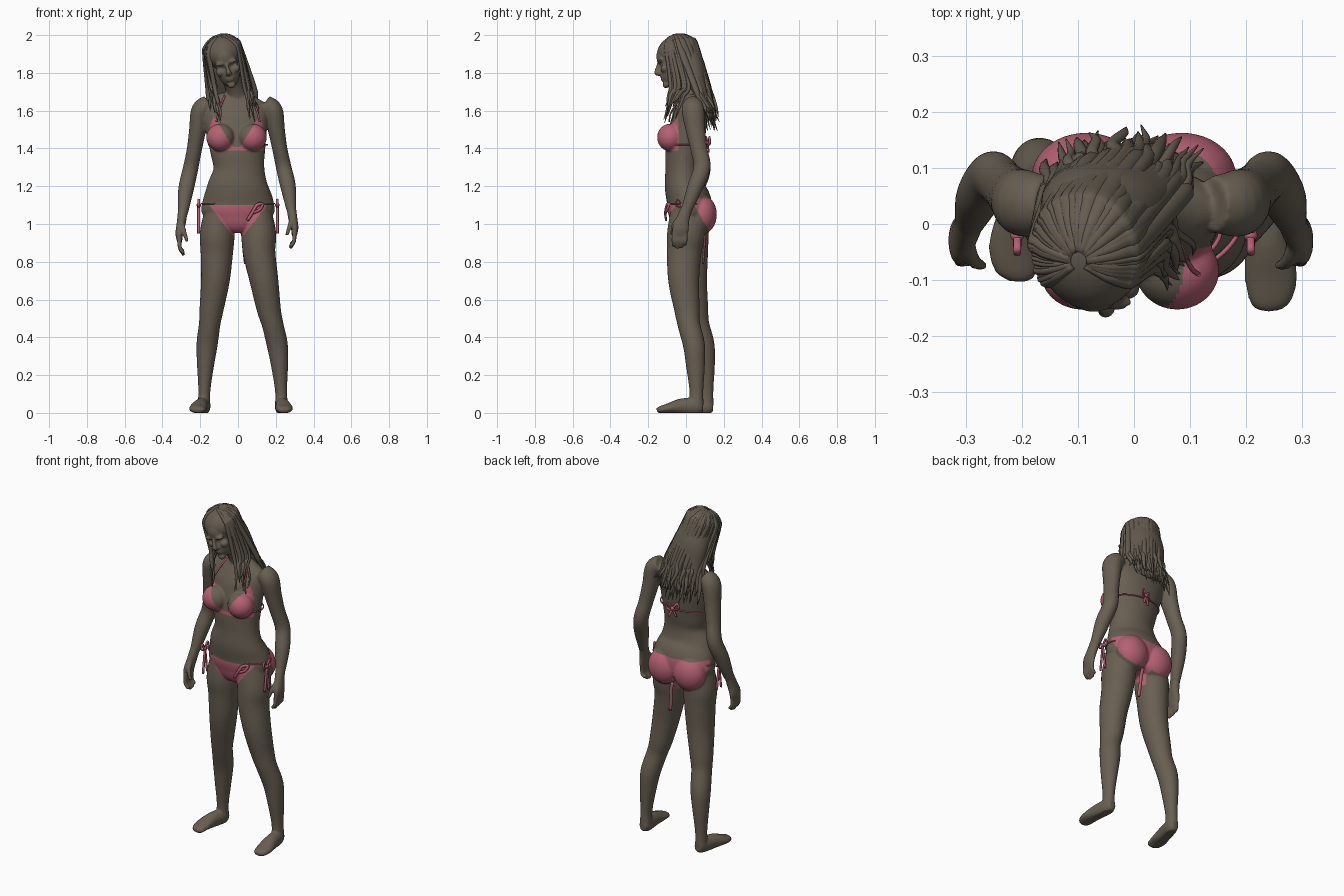
import bpy, bmesh, math, random
from mathutils import Vector, Matrix

random.seed(7)
cube = bpy.data.objects.get("Cube")
if cube:
    bpy.data.objects.remove(cube, do_unlink=True)


def material(name, rgb):
    mat = bpy.data.materials.new(name)
    mat.use_nodes = True
    color = (*rgb, 1)
    mat.diffuse_color = color
    mat.node_tree.nodes["Principled BSDF"].inputs["Base Color"].default_value = color
    return mat


SKIN = material("brown skin", (.14, .115, .085))
HAIR = material("brown hair", (.13, .107, .08))
PINK = material("pink cloth", (.46, .12, .17))


def spline(rows, steps):
    """Smooth interpolation through rows of x, y, z, half width, half depth."""
    rows = [Vector(r) for r in rows]
    ext = [rows[0] * 2 - rows[1]] + rows + [rows[-1] * 2 - rows[-2]]
    result = []
    for a, b, c, d in zip(ext, ext[1:], ext[2:], ext[3:]):
        for i in range(steps):
            t = i / steps
            result.append((b * 2 + (c - a) * t + (a * 2 - b * 5 + c * 4 - d) * t * t
                           + (b * 3 - a - c * 3 + d) * t ** 3) * .5)
    return result + [rows[-1]]


def loft(bm, rows, sides=24, steps=5, frame=None):
    """Closed tube with elliptical sections along a smooth path."""
    path = spline(rows, steps)
    spots = [Vector(p[:3]) for p in path]
    across = Vector((1, 0, 0))
    rings = []
    for i, p in enumerate(path):
        along = (spots[min(i + 1, len(spots) - 1)] - spots[max(i - 1, 0)]).normalized()
        across = (across - along * across.dot(along)).normalized()
        deep = along.cross(across)
        ring = []
        for k in range(sides):
            ang = math.tau * k / sides
            v = (spots[i] + across * math.cos(ang) * max(p[3], .001)
                 + deep * math.sin(ang) * max(p[4], .001))
            ring.append(bm.verts.new(frame @ v if frame else v))
        rings.append(ring)
    for lo, hi in zip(rings, rings[1:]):
        for k in range(sides):
            n = (k + 1) % sides
            bm.faces.new((lo[k], lo[n], hi[n], hi[k]))
    bm.faces.new(rings[0][::-1])
    bm.faces.new(rings[-1])


def ball(bm, center, size, frame=Matrix()):
    place = frame @ Matrix.Translation(center) @ Matrix.Diagonal((*size, 1))
    bmesh.ops.create_uvsphere(bm, u_segments=32, v_segments=16, radius=1, matrix=place)


def finish(bm, name, *mats):
    bmesh.ops.recalc_face_normals(bm, faces=bm.faces)
    mesh = bpy.data.meshes.new(name)
    bm.to_mesh(mesh)
    bm.free()
    ob = bpy.data.objects.new(name, mesh)
    bpy.context.collection.objects.link(ob)
    for mat in mats:
        mesh.materials.append(mat)
    mesh.polygons.foreach_set("use_smooth", [True] * len(mesh.polygons))
    return ob


# Torso, neck, bust and seat
body = bmesh.new()
torso = [(.97, 0, .03, .07, .07), (1.01, 0, .02, .15, .1), (1.06, 0, .02, .192, .115),
         (1.12, 0, .015, .188, .118), (1.2, 0, -.01, .163, .103),
         (1.29, .005, -.015, .135, .094), (1.37, 0, -.01, .143, .1),
         (1.45, -.005, 0, .155, .1), (1.54, -.01, .015, .168, .095),
         (1.6, -.01, .025, .175, .08), (1.65, -.01, .03, .145, .062),
         (1.69, -.008, .03, .08, .045)]
loft(body, [(x, y, z, a, b) for z, x, y, a, b in torso], sides=40)
loft(body, [(0, .035, 1.63, .065, .055), (-.015, .01, 1.71, .05, .05),
            (-.045, -.035, 1.8, .05, .055)])
for s in (-1, 1):
    ball(body, (s * .085 - .008, -.083, 1.458), (.075, .07, .073))
    ball(body, (s * .085, .083, 1.05), (.098, .08, .105))

# Legs: height, half width, half depth, then the centre of the left and right leg
legs = [(1.08, .075, .09, .1, .01, -.1, .02), (.95, .092, .1, .11, 0, -.11, .02),
        (.85, .086, .092, .112, -.01, -.112, .025), (.7, .076, .082, .138, -.012, -.12, .03),
        (.55, .064, .068, .163, .005, -.14, .05), (.47, .057, .06, .183, .015, -.15, .063),
        (.36, .056, .058, .208, .042, -.164, .093), (.25, .045, .05, .22, .05, -.172, .103),
        (.12, .032, .037, .228, .055, -.178, .108), (.04, .034, .038, .23, .055, -.18, .108)]
loft(body, [(x, y, z, a, b) for z, a, b, x, y, _, _ in legs])
loft(body, [(x, y, z, a, b) for z, a, b, _, _, x, y in legs])

# Feet: offsets from the ankle, the toes turned outward
foot = [(0, .035, .035, .022, .028), (0, 0, .034, .035, .045), (.008, -.08, .034, .04, .042),
        (.014, -.15, .024, .047, .026), (.012, -.195, .016, .036, .018),
        (.012, -.21, .014, .018, .01)]
for s, ax, ay in ((1, .23, .055), (-1, -.18, .108)):
    toe_out = 1 if s > 0 else 2.3
    loft(body, [(ax + s * x * toe_out, ay + y, z, a, b) for x, y, z, a, b in foot])

# Arms and hands
arm = [(.14, .035, 1.635, .05, .05), (.185, .037, 1.6, .052, .06), (.203, .05, 1.5, .045, .052),
       (.221, .068, 1.4, .04, .045), (.242, .085, 1.3, .041, .045),
       (.265, .05, 1.2, .041, .042), (.282, .005, 1.08, .027, .03)]
palm = [(.28, .01, 1.1, .026, .028), (.29, -.015, 1.03, .024, .035),
        (.3, -.028, .98, .02, .044), (.298, -.032, .94, .014, .04)]
thumb = [(.288, -.035, 1.03, .015, .015), (.275, -.065, .99, .013, .013),
         (.258, -.075, .94, .009, .009)]
fingers = [[(.298, y, .96, .011, .011), (.297, y * 1.04, .91, .011, .011),
            (.275, y * 1.04, .87 + drop, .009, .009)]
           for y, drop in ((-.064, .01), (-.043, 0), (-.022, .005), (-.003, .02))]


def posed(rows, s):
    shift = (0, 0) if s > 0 else (-.011, .05)
    return [(s * x + shift[0], y, z - shift[1] * max(0, 1.6 - z), a, b) for x, y, z, a, b in rows]


for s in (-1, 1):
    for rows in [arm, palm, thumb] + fingers:
        loft(body, posed(rows, s))

# Head, tilted down and to the side
head = (Matrix.Translation((-.065, -.062, 1.86)) @ Matrix.Rotation(-.25, 4, 'Y')
        @ Matrix.Rotation(.25, 4, 'X'))
ball(body, (0, .01, .03), (.075, .098, .09), head)
ball(body, (0, -.032, -.055), (.057, .055, .075), head)
ball(body, (0, -.074, -.113), (.022, .018, .018), head)
for z in (-.071, -.083):
    ball(body, (0, -.08, z), (.023, .014, .007), head)
loft(body, [(0, -.078, .015, .009, .009), (0, -.096, -.015, .01, .011),
            (0, -.104, -.038, .016, .014), (0, -.084, -.05, .015, .008)], frame=head)
for s in (-1, 1):
    ball(body, (s * .032, -.075, .014), (.03, .017, .01), head)
    ball(body, (s * .042, -.058, -.035), (.024, .026, .022), head)

# Fuse the flesh into one smooth skin
figure = finish(body, "body")
remesh = figure.modifiers.new("fuse", 'REMESH')
remesh.mode = 'VOXEL'
remesh.voxel_size = .006
soften = figure.modifiers.new("soften", 'SMOOTH')
soften.factor, soften.iterations = .5, 5
graph = bpy.context.evaluated_depsgraph_get()
fused = bpy.data.meshes.new_from_object(figure.evaluated_get(graph))
figure.modifiers.clear()
figure.data = fused
fused.materials.clear()
fused.materials.append(SKIN)
fused.materials.append(PINK)
for v in fused.vertices:
    v.co.z = max(v.co.z, 0)


def is_cloth(p):
    x, y, z = abs(p.x), p.y, p.z
    if z > 1.3:  # two triangular cups and the band below them
        x = abs(p.x + .008)
        cup = 1.39 < z < min(1.41 + (x - .02) * 1.6, 1.43 + (.175 - x) * 2.6)
        return y < -.04 and x < .175 and (cup or 1.39 < z < 1.405)
    if x > .215 or z < .9:
        return False
    if y > .03:  # seat
        return 1.125 - (y - .03) * 1.75 < z < 1.135 or (x < .03 and z < 1.02)
    return .94 + max(0, x - .03) * 1.3 < z < 1.1  # front panel


for face in fused.polygons:
    face.use_smooth = True
    face.material_index = int(is_cloth(face.center))

# Strings, bows and loose ends
ties = bmesh.new()


def string(points, width=.005, depth=.004):
    loft(ties, [(*p, width, depth) for p in points], sides=8, steps=4)


def hoop(z, y, a, b, start, end):
    angles = [math.radians(start + (end - start) * i / 10) for i in range(11)]
    string([(a * math.cos(t), y + b * math.sin(t), z) for t in angles], .004, .004)


def bow(x, y, z, sx, sy, drop):
    for s in (-1, 1):
        dx, dy = sx * s, sy * s
        string([(x, y, z), (x + dx, y + dy, z + .03), (x + dx * 1.3, y + dy * 1.3, z),
                (x + dx * .5, y + dy * .5, z - .01), (x, y, z)], .007)
        string([(x, y, z), (x + dx * .4, y + dy * .4, z - drop / 2),
                (x + dx * .8, y + dy * .8, z - drop)], .008)
    ball(ties, (x, y, z), (.012, .012, .012))


hoop(1.42, 0, .156, .104, -40, 220)
for s in (-1, 1):
    middle = 90 - s * 90
    hoop(1.108, .017, .193, .12, middle - s * 50, middle + s * 20)
    bow(s * .208, -.02, 1.1, 0, .025, .15)
    string([(s * .115, -.09, 1.54), (s * .1, -.075, 1.6), (s * .07, -.01, 1.68)])
bow(.01, .115, 1.43, .025, .008, .05)
string([(.05, -.105, 1.02), (.075, -.11, 1.06), (.1, -.102, 1.1), (.13, -.09, 1.105),
        (.115, -.1, 1.075), (.08, -.108, 1.06)], .009, .006)
string([(.02, .1, .97), (.032, .1, .92), (.035, .095, .86), (.043, .09, .79)], .011, .006)
finish(ties, "bikini_ties", PINK)

# Hair: cap, mass down the back and loose locks
hair = bmesh.new()
cap_center, cap_size = Vector((0, .03, .045)), Vector((.096, .11, .09))
ball(hair, cap_center, cap_size, head)
loft(hair, [(-.075, -.01, 1.92, .085, .07), (-.06, .03, 1.82, .108, .075),
            (-.035, .07, 1.71, .113, .05), (-.02, .112, 1.61, .11, .026),
            (-.02, .13, 1.55, .085, .01)])
finish(hair, "hair_mass", HAIR)


def lock(bm, turn, mid, tip, radius):
    rows = []
    for tilt in (.15, .6, 1.05, 1.45):
        ray = Vector((math.sin(turn) * math.sin(tilt), math.cos(turn) * math.sin(tilt),
                      math.cos(tilt)))
        spot = head @ (cap_center + ray * cap_size)
        rows.append((*spot, radius * (.5 + tilt * .4), radius * .55))
    for blend, thick in ((0, 1), (.35, .8), (.7, .6), (1, .1)):
        sway = Vector((random.uniform(-.01, .01), random.uniform(-.006, .006), 0))
        spot = mid.lerp(tip, blend) + sway
        rows.append((*spot, radius * thick, radius * thick * .8))
    loft(bm, rows, sides=8, steps=4)


locks = bmesh.new()
for i in range(44):  # falling down the back
    f = random.uniform(-1, 1) if i > 20 else i / 10 - 1
    mid = Vector((-.035 + .115 * f, .118 - .07 * f * f, 1.73))
    tip = Vector((-.02 + .14 * f, random.uniform(.145, .175) - .04 * f * f,
                  random.uniform(1.49, 1.6)))
    lock(locks, f * 1.45, mid, tip, random.uniform(.011, .018))
for s in (-1, 1):
    for i in range(9):  # falling in front of the shoulders
        f = i / 8
        mid = Vector((-.04 + s * (.105 - .025 * f), .02 - .1 * f, 1.74))
        tip = Vector((-.015 + s * (.125 - .05 * f), -.06 - .055 * f,
                      random.uniform(1.53, 1.63)))
        lock(locks, s * (1.5 + .65 * f), mid, tip, random.uniform(.008, .013))
finish(locks, "hair_locks", HAIR)
